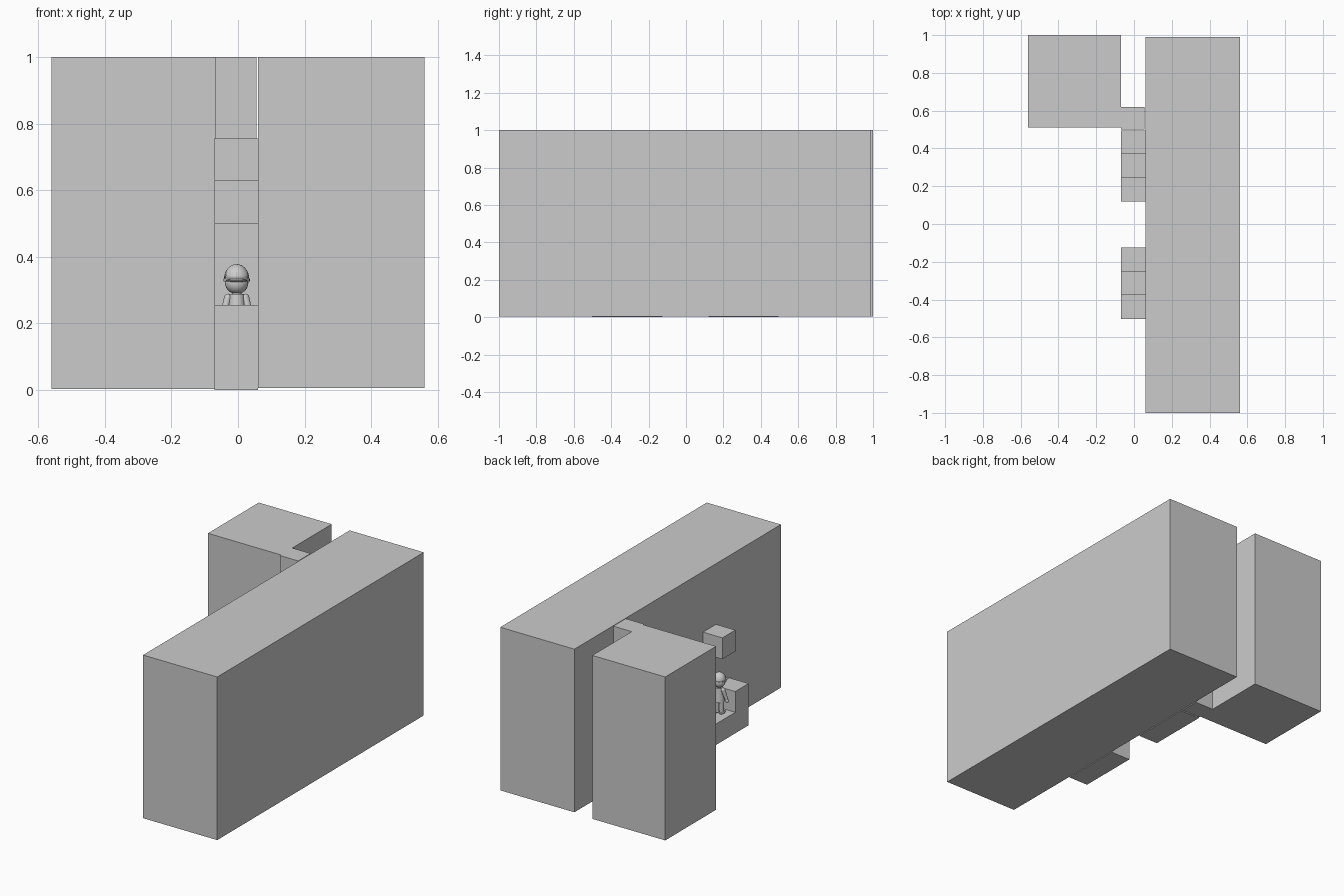
import bpy, math
from mathutils import Vector

cube = bpy.data.objects.get("Cube")
if cube:
    bpy.data.objects.remove(cube, do_unlink=True)

# One plain grey for everything
grey = bpy.data.materials.new("plain grey")
grey.use_nodes = True
grey.diffuse_color = (0.6, 0.6, 0.6, 1)
grey.node_tree.nodes["Principled BSDF"].inputs["Base Color"].default_value = (0.6, 0.6, 0.6, 1)


def finish(name, smooth=False):
    ob = bpy.context.object
    ob.name = name
    ob.data.materials.append(grey)
    if smooth:
        bpy.ops.object.transform_apply(location=False, rotation=False, scale=True)
        bpy.ops.object.shade_smooth_by_angle(angle=math.radians(40))
    return ob


def box(name, x, y, z):
    """Box from its low and high limits on each axis."""
    bpy.ops.mesh.primitive_cube_add(size=1, location=[sum(r) / 2 for r in (x, y, z)])
    bpy.context.object.scale = [r[1] - r[0] for r in (x, y, z)]
    bpy.ops.object.transform_apply(location=False, rotation=False, scale=True)
    return finish(name)


def ball(name, centre, size):
    bpy.ops.mesh.primitive_uv_sphere_add(segments=24, ring_count=14, radius=1, location=centre)
    bpy.context.object.scale = size
    return finish(name, True)


def tube(name, a, b, r1, r2, sides=16):
    """Tapered round limb between two points."""
    a, b = Vector(a), Vector(b)
    d = b - a
    bpy.ops.mesh.primitive_cone_add(vertices=sides, radius1=r1, radius2=r2, depth=d.length,
                                    location=(a + b) / 2,
                                    rotation=d.to_track_quat('Z', 'Y').to_euler())
    return finish(name, True)


# Large ground masses
box("long_wall", (0.06, 0.56), (-1, 0.99), (0.005, 1))
box("back_block", (-0.56, -0.068), (0.51, 1), (0.003, 1))
box("link_column", (-0.068, 0.056), (0.5, 0.62), (0.003, 1))

# Course blocks on a regular grid
lane = (-0.07, 0.06)
box("start_block", lane, (-0.503, -0.375), (0, 0.255))
box("start_floor", lane, (-0.375, -0.125), (0, 0.128))
box("floating_block", lane, (-0.375, -0.25), (0.5, 0.63))
for i in range(3):
    box(f"stair_{i + 1}", lane, (0.12 + i * 0.125, 0.245 + i * 0.125), (0, 0.253 + i * 0.251))

# Small figure standing on the floor
cx, cy = -0.004, -0.315
ball("head", (cx, cy, 0.322), (0.035, 0.034, 0.034))

# Cap: half dome with ribs, band and peak
dome = ball("cap_dome", (cx, cy, 0.333), (0.038, 0.038, 0.045))
for v in dome.data.vertices:
    v.co.z = max(v.co.z, 0)
tube("cap_band", (cx, cy, 0.326), (cx, cy, 0.335), 0.0395, 0.0395, 24)
ball("cap_peak", (cx, cy - 0.03, 0.329), (0.032, 0.028, 0.005))
for i in range(3):
    bpy.ops.mesh.primitive_torus_add(major_radius=0.038, minor_radius=0.0012,
                                     major_segments=24, minor_segments=6,
                                     location=(cx, cy, 0.334),
                                     rotation=(math.pi / 2, 0, i * math.pi / 3 + math.pi / 6))
    rib = finish(f"cap_rib_{i + 1}", True)
    for v in rib.data.vertices:
        v.co.y = max(v.co.y, 0) if rib.matrix_world.to_3x3().col[1].z > 0 else min(v.co.y, 0)

# Body and mirrored limbs
tube("torso", (cx, cy, 0.205), (cx, cy, 0.288), 0.031, 0.022, 20)
tube("neck", (cx, cy, 0.28), (cx, cy, 0.3), 0.014, 0.014)
for side, s in (("left", 1), ("right", -1)):
    shoulder = (cx + s * 0.026, cy, 0.277)
    hand = (cx + s * 0.044, cy - 0.012, 0.212)
    ball(side + "_shoulder", shoulder, (0.012, 0.012, 0.012))
    tube(side + "_arm", shoulder, hand, 0.012, 0.009)
    ball(side + "_hand", hand, (0.011, 0.011, 0.012))
    tube(side + "_leg", (cx + s * 0.016, cy, 0.135), (cx + s * 0.015, cy, 0.215), 0.013, 0.015)
    ball(side + "_shoe", (cx + s * 0.016, cy - 0.006, 0.137), (0.014, 0.023, 0.01))
